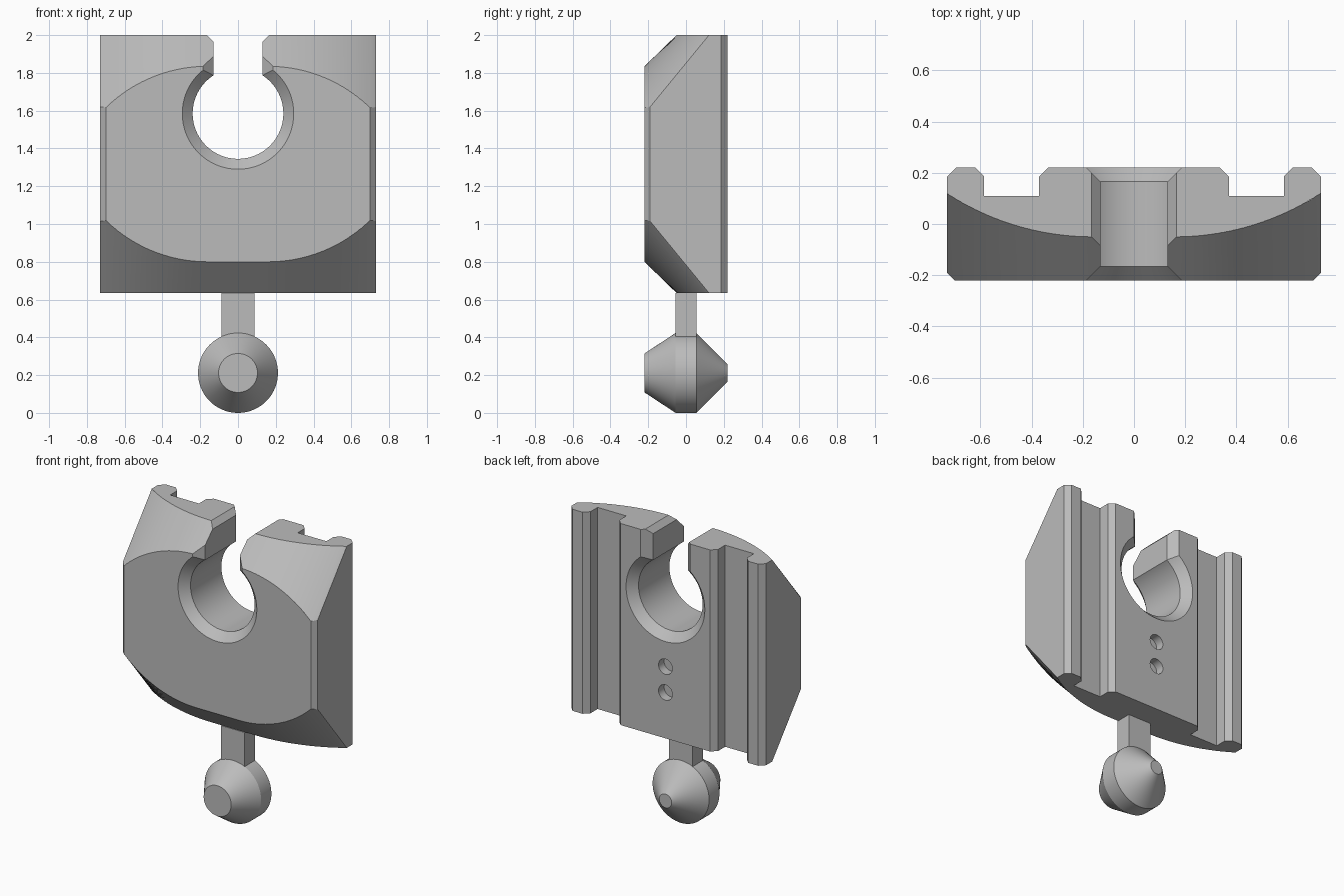
import bpy, bmesh, math

if "Cube" in bpy.data.objects:
    bpy.data.objects.remove(bpy.data.objects["Cube"])

grey = bpy.data.materials.new("mid grey")
grey.diffuse_color = (0.5, 0.5, 0.5, 1)
grey.use_nodes = True
grey.node_tree.nodes["Principled BSDF"].inputs["Base Color"].default_value = grey.diffuse_color


def loft(name, rings):
    """Closed solid skinned through rings of equal point count."""
    bm = bmesh.new()
    rows = [[bm.verts.new(p) for p in r] for r in rings]
    n = len(rows[0])
    for a, b in zip(rows, rows[1:]):
        for i in range(n):
            j = (i + 1) % n
            bm.faces.new((a[i], a[j], b[j], b[i]))
    bm.faces.new(rows[0])
    bm.faces.new(rows[-1])
    bmesh.ops.recalc_face_normals(bm, faces=bm.faces)
    me = bpy.data.meshes.new(name)
    bm.to_mesh(me)
    bm.free()
    me.materials.append(grey)
    ob = bpy.data.objects.new(name, me)
    bpy.context.collection.objects.link(ob)
    return ob


def lathe_y(name, z, profile, n=96, x=0):
    """Solid turned about a front-to-back axis; profile is (y, radius)."""
    return loft(name, [[(x + r * math.cos(2 * math.pi * i / n), y,
                         z + r * math.sin(2 * math.pi * i / n)) for i in range(n)]
                       for y, r in profile])


def activate(ob):
    bpy.ops.object.select_all(action='DESELECT')
    ob.select_set(True)
    bpy.context.view_layer.objects.active = ob


def cut(ob, cutter):
    m = ob.modifiers.new("cut", 'BOOLEAN')
    m.operation, m.solver, m.object = 'DIFFERENCE', 'EXACT', cutter
    activate(ob)
    bpy.ops.object.modifier_apply(modifier=m.name)
    bpy.data.objects.remove(cutter)


BOTTOM, TOP, HOLE_Z = 0.635, 2.0, 1.585
MID = (BOTTOM + TOP) / 2

# Body: rail profile with bevelled edges, extruded upward
half = [(0.70, -0.22), (0.73, -0.19), (0.73, 0.185), (0.695, 0.22), (0.62, 0.22),
        (0.585, 0.185), (0.585, 0.11), (0.37, 0.11), (0.37, 0.185), (0.335, 0.22)]
outline = half + [(-x, y) for x, y in reversed(half)]
body = loft("clip_body", [[(x, y, z) for x, y in outline] for z in (BOTTOM, TOP)])


# Curved bevels along the front top and bottom edges
def arc(x, flat, radius):
    d = max(0.0, abs(x) - flat)
    return radius - math.sqrt(radius * radius - d * d)


def bevel_ring(x, s):
    py, pz = -0.05 + arc(x, 0.16, 1.04), TOP - MID
    qy, qz = -0.22, 1.835 - MID - arc(x, 0.16, 0.773)
    dy, dz = 0.3 * (py - qy), 0.3 * (pz - qz)
    return [(x, py + dy, MID + s * (pz + dz)), (x, qy - dy, MID + s * (qz - dz)),
            (x, -0.6, MID + s * (2.4 - MID))]


steps = [0.16 + 0.59 * i / 24 for i in range(25)]
stations = [-x for x in reversed(steps)] + steps
for s in (1, -1):
    cut(body, loft("bevel_cutter", [bevel_ring(x, s) for x in stations]))

# Round opening with countersunk rims
cut(body, lathe_y("hole_cutter", HOLE_Z,
                  [(-0.3, 0.375), (-0.165, 0.24), (0.165, 0.24), (0.3, 0.375)]))

# Entry slot with flared front and back, then its flared mouth
slot = [(0.265, -0.3), (0.13, -0.165), (0.13, 0.165), (0.265, 0.3)]
slot += [(-x, y) for x, y in reversed(slot)]
cut(body, loft("slot_cutter", [[(x, y, z) for x, y in slot] for z in (HOLE_Z, 2.2)]))
mouth = [(0, 1.835), (0.265, 2.1), (-0.265, 2.1)]
cut(body, loft("mouth_cutter", [[(x, y, z) for x, z in mouth] for y in (-0.4, 0.4)]))

# Two small blind holes in the back
for z in (0.945, 1.12):
    cut(body, lathe_y("pin_hole_cutter", z, [(0.16, 0.052), (0.3, 0.052)], 32))

# Neck and turned knob below the body
neck = loft("neck", [[(-0.088, -0.055, z), (0.088, -0.055, z),
                      (0.088, 0.055, z), (-0.088, 0.055, z)] for z in (0.3, BOTTOM)])
knob = lathe_y("knob", 0.2115, [(-0.22, 0.103), (-0.055, 0.2115),
                                (0.055, 0.2115), (0.22, 0.0465)])

for ob in (body, neck, knob):
    activate(ob)
    bpy.ops.object.shade_smooth_by_angle(angle=math.radians(25))
